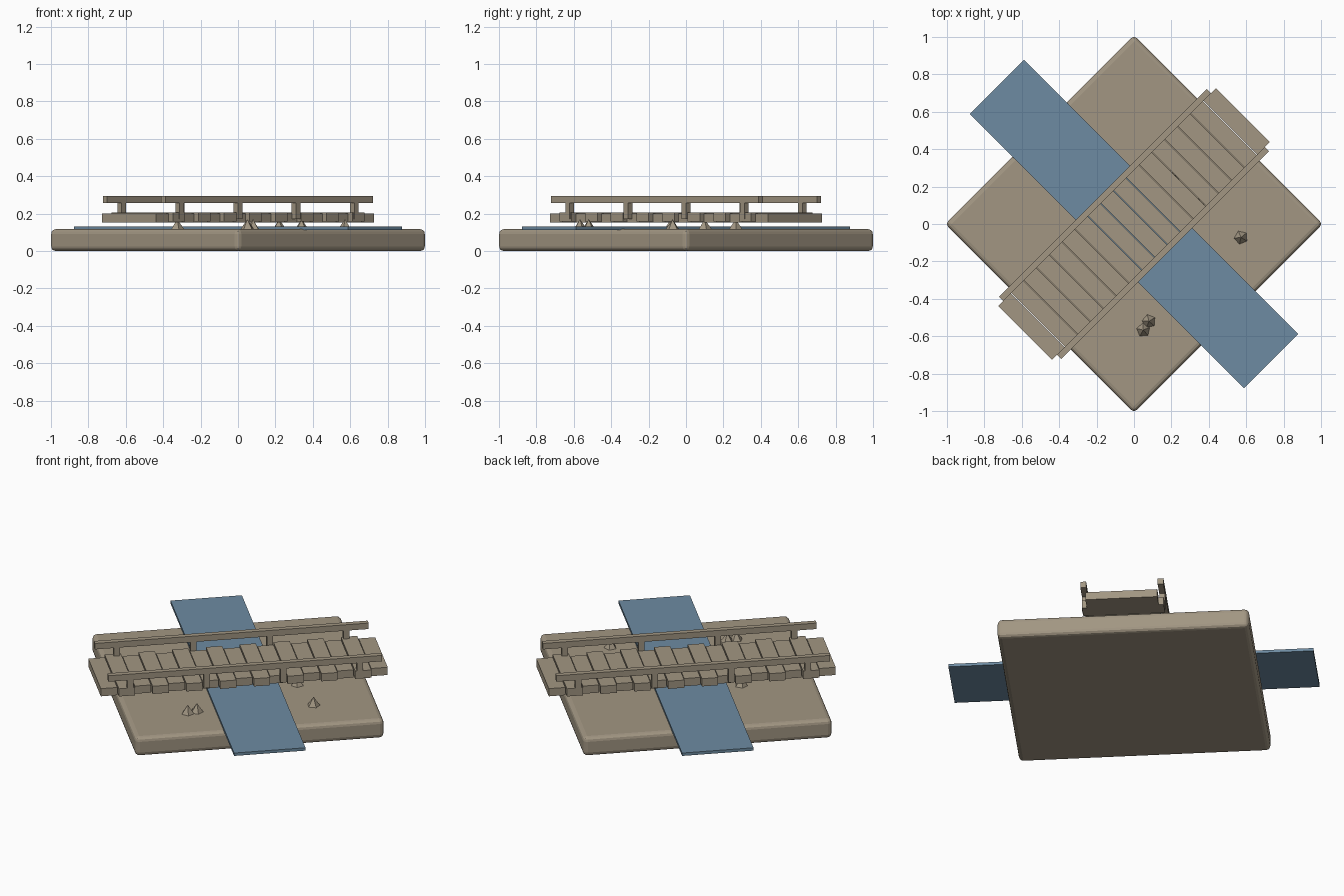
import bpy, bmesh, math
from mathutils import Matrix, Vector

if "Cube" in bpy.data.objects:
    bpy.data.objects.remove(bpy.data.objects["Cube"])

TURN = Matrix.Rotation(math.radians(45), 4, 'Z')   # whole model sits on the diagonal


def colour(name, rgb):
    m = bpy.data.materials.new(name)
    m.diffuse_color = (*rgb, 1)
    m.use_nodes = True
    m.node_tree.nodes["Principled BSDF"].inputs["Base Color"].default_value = m.diffuse_color
    return m


STONE = colour("warm_grey", (0.36, 0.305, 0.225))
WATER = colour("water_blue", (0.155, 0.26, 0.36))


def finish(name, bm, mat):
    bmesh.ops.recalc_face_normals(bm, faces=bm.faces)
    me = bpy.data.meshes.new(name)
    bm.to_mesh(me)
    bm.free()
    me.transform(TURN)
    me.materials.append(mat)
    ob = bpy.data.objects.new(name, me)
    bpy.context.collection.objects.link(ob)
    return ob


def box(name, x, y, z, mat, bevel=0):
    """Box from (min, max) ranges: x along the bridge, y along the river."""
    bm = bmesh.new()
    bmesh.ops.create_cube(bm, size=1)
    for v in bm.verts:
        v.co = Vector([lo + (c + 0.5) * (hi - lo)
                       for c, (lo, hi) in zip(v.co, (x, y, z))])
    if bevel:
        bmesh.ops.bevel(bm, geom=bm.edges[:], offset=bevel, segments=3,
                        profile=0.5, affect='EDGES')
    return finish(name, bm, mat)


# ground slab with rounded edges
box("ground_slab", (-0.714, 0.714), (-0.714, 0.714), (0, 0.117), STONE, 0.025)

# river strip overhanging the slab
box("river", (-0.205, 0.205), (-1.036, 1.036), (0.113, 0.131), WATER)

# deck planks, alternately short and long
COUNT, HALF = 17, 0.824
pitch = 2 * HALF / COUNT
for i in range(COUNT):
    long = i % 2
    w = 0.232 if long else 0.204
    x0 = -HALF + i * pitch
    top = 0.205 if long else 0.201
    box("deck_plank", (x0 + (0.002 if i else 0), x0 + pitch - (0.002 if i < COUNT - 1 else 0)),
        (-w, w), (top - 0.048, top), STONE)

# handrails and their posts on both sides
for s in (-1, 1):
    y = sorted((s * 0.203, s * 0.236))
    box("handrail", (-0.786, 0.786), y, (0.256, 0.293), STONE)
    for u in (-0.66, -0.22, 0.22, 0.66):
        box("rail_post", (u - 0.017, u + 0.017), y, (0.17, 0.26), STONE)

# small pointed rocks on the ground
ROCKS = [(0.572, -0.072), (0.08, -0.52), (0.05, -0.567),
         (0.34, 0.1), (0.22, 0.265), (-0.325, -0.08)]
for i, (x, y) in enumerate(ROCKS):
    bm = bmesh.new()
    bmesh.ops.create_cone(bm, cap_ends=True, segments=5, radius1=0.042,
                          radius2=0, depth=0.06)
    place = Matrix.Translation((x, y, 0.14)) @ Matrix.Rotation(i * 1.1 + 0.4, 4, 'Z')
    bmesh.ops.transform(bm, matrix=TURN.inverted() @ place, verts=bm.verts)
    finish("rock", bm, STONE)
